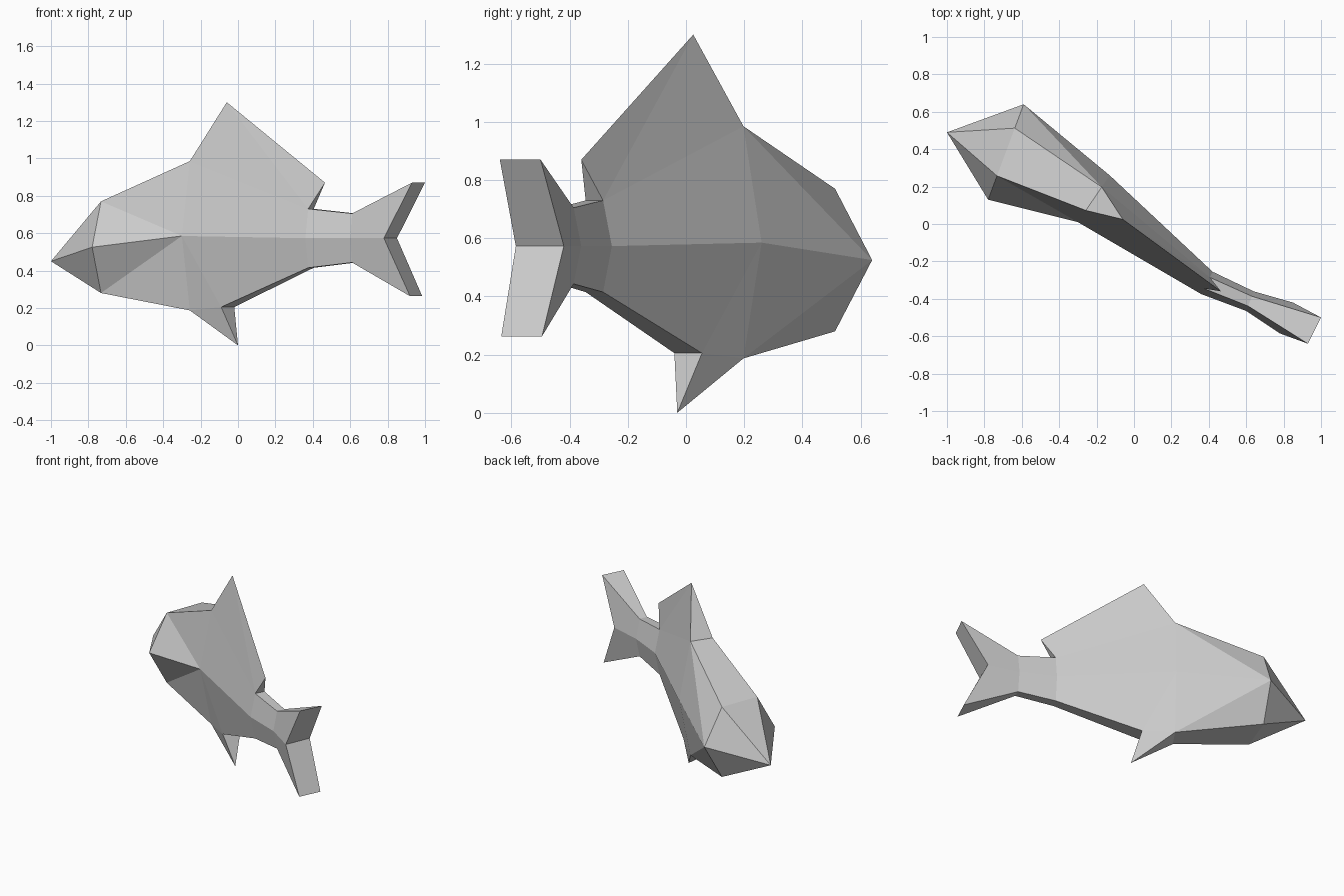
import bpy, bmesh
from mathutils import Vector

if "Cube" in bpy.data.objects:
    bpy.data.objects.remove(bpy.data.objects["Cube"], do_unlink=True)

grey = bpy.data.materials.new("plain grey")
grey.use_nodes = True
grey.diffuse_color = (0.6, 0.6, 0.6, 1)
grey.node_tree.nodes["Principled BSDF"].inputs["Base Color"].default_value = (0.6, 0.6, 0.6, 1)

points = {}


def pair(name, right, left, z, inset=0.0):
    """Store the right and left points of one level, pulled in toward the middle."""
    r, l = Vector((*right, z)), Vector((*left, z))
    points[name + "R"] = r.lerp(l, inset)
    points[name + "L"] = l.lerp(r, inset)


def station(n, right, left, top, mid, bottom):
    """Six-sided cross-section: wide at mid height, narrow at top and bottom."""
    pair(f"T{n}", right, left, top, 0.25)
    pair(f"M{n}", right, left, mid)
    pair(f"B{n}", right, left, bottom, 0.25)


def build(name, faces):
    """Flat-faced mesh from lists of point names."""
    bm = bmesh.new()
    verts = {}
    for face in faces:
        for p in face:
            if p not in verts:
                verts[p] = bm.verts.new(points[p])
        bm.faces.new([verts[p] for p in face])
    bmesh.ops.recalc_face_normals(bm, faces=bm.faces)
    mesh = bpy.data.meshes.new(name)
    bm.to_mesh(mesh)
    bm.free()
    mesh.materials.append(grey)
    obj = bpy.data.objects.new(name, mesh)
    bpy.context.collection.objects.link(obj)


def side(s, *rows):
    """Faces on one side of the model, s is R or L; single points carry no side."""
    return [[p if p in points else p + s for p in row.split()] for row in rows]


def across(*rows):
    """Faces joining the right and left points of two levels (or a level and a tip)."""
    out = []
    for row in rows:
        a, b = row.split()
        out.append([a + "R", a + "L"] + ([b] if b in points else [b + "L", b + "R"]))
    return out


# Cross-sections from head to tail root
station(1, (-0.78, 0.13), (-0.59, 0.64), 0.77, 0.525, 0.28)
station(2, (-0.30, 0.01), (-0.13, 0.26), 0.985, 0.585, 0.187)
station(3, (0.36, -0.375), (0.42, -0.255), 0.73, 0.573, 0.415)
station(4, (0.60, -0.465), (0.64, -0.36), 0.705, 0.573, 0.443)

# Forked tail end, belly point behind the lower fin, and single tips
pair("T5", (0.93, -0.64), (1.0, -0.50), 0.87)
pair("M5", (0.78, -0.585), (0.85, -0.42), 0.573)
pair("B5", (0.92, -0.635), (0.985, -0.495), 0.263)
pair("F", (-0.09, -0.04), (-0.02, 0.055), 0.205)
points["nose"] = Vector((-1.0, 0.49, 0.45))
points["peak"] = Vector((-0.06, 0.025, 1.3))
points["trail"] = Vector((0.465, -0.36, 0.87))
points["keel"] = Vector((0.0, -0.03, 0.0))

# Body: nose, flanks, back and belly
body = across("T1 nose", "B1 nose", "T1 T2", "B1 B2", "T2 T3", "B2 F", "F B3", "T3 T4", "B3 B4")
body += [["T4R", "T4L", "M4L", "B4L", "B4R", "M4R"]]
for s in "RL":
    body += side(s, "nose T1 M1", "nose M1 B1", "T2 T3 M3 M2", "M2 B2 F",
                 "M2 F B3 M3", "T3 T4 M4 M3", "M3 M4 B4 B3")
body += side("R", "T1 T2 M2", "T1 M2 M1", "M1 M2 B1", "B1 M2 B2")
body += side("L", "T1 T2 M1", "T2 M2 M1", "M1 M2 B2", "M1 B2 B1")
build("body", body)

# Dorsal fin
dorsal = across("T2 peak", "T3 trail", "T2 T3")
for s in "RL":
    dorsal += side(s, "T2 peak T3", "peak trail T3")
build("dorsal_fin", dorsal)

# Lower fin
lower = across("B2 keel", "F keel", "B2 F")
for s in "RL":
    lower += side(s, "B2 F keel")
build("lower_fin", lower)

# Forked tail fin
tail = across("T4 T5", "T5 M5", "M5 B5", "B5 B4")
tail += [["T4R", "T4L", "M4L", "B4L", "B4R", "M4R"]]
for s in "RL":
    tail += side(s, "T4 T5 M5 M4", "M4 M5 B5 B4")
build("tail_fin", tail)
